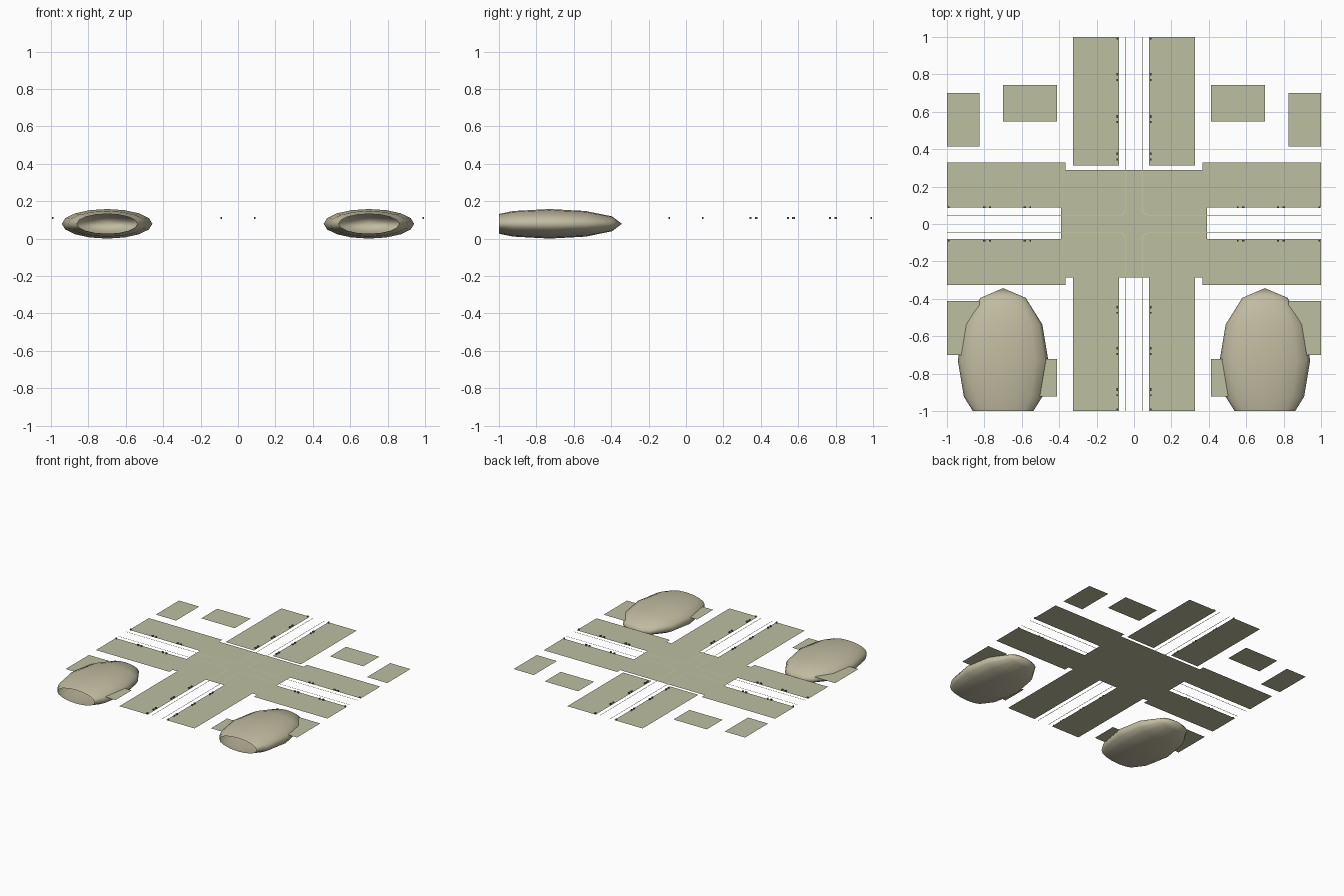
import bpy, bmesh, math
from mathutils import Matrix, Vector

if "Cube" in bpy.data.objects:
    bpy.data.objects.remove(bpy.data.objects["Cube"])

ROAD_Z = 0.106
PLOT_Z = 0.101


def material(name, rgb):
    m = bpy.data.materials.new(name)
    m.diffuse_color = (*rgb, 1)
    m.use_nodes = True
    m.node_tree.nodes["Principled BSDF"].inputs["Base Color"].default_value = m.diffuse_color
    return m


OLIVE = material("olive", (0.51, 0.52, 0.355))
WARM = material("warm_olive", (0.53, 0.50, 0.355))
PALE = material("pale_line", (0.64, 0.62, 0.46))
DARK = material("dark_post", (0.15, 0.15, 0.12))


def finish(name, bm, mat):
    me = bpy.data.meshes.new(name)
    bm.to_mesh(me)
    bm.free()
    me.materials.append(mat)
    ob = bpy.data.objects.new(name, me)
    bpy.context.collection.objects.link(ob)
    return ob


def plate(name, x0, x1, y0, y1, z=ROAD_Z):
    bm = bmesh.new()
    bm.faces.new([bm.verts.new(p) for p in
                  ((x0, y0, z), (x1, y0, z), (x1, y1, z), (x0, y1, z))])
    return finish(name, bm, OLIVE)


# Crossing and the paired carriageways of its four arms
plate("crossing", -0.39, 0.39, -0.285, 0.29)
for side, s in (("left", -1), ("right", 1)):
    a, b = sorted((s * 0.08, s * 0.325))
    plate("north_road_" + side, a, b, 0.312, 1)
    plate("south_road_" + side, a, b, -1, -0.285)
    c, d = sorted((s * 0.365, s))
    plate("upper_side_road_" + side, c, d, 0.087, 0.328)
    plate("lower_side_road_" + side, c, d, -0.325, -0.08)

    # Small plots in the corners
    e, f = sorted((s * 0.825, s))
    g, h = sorted((s * 0.412, s * 0.70))
    plate("north_outer_plot_" + side, e, f, 0.414, 0.70, PLOT_Z)
    plate("south_outer_plot_" + side, e, f, -0.70, -0.412, PLOT_Z)
    plate("north_inner_plot_" + side, g, h, 0.547, 0.743, PLOT_Z)
    plate("south_inner_plot_" + side, g, h, -0.923, -0.723, PLOT_Z)


# Thin lane lines, turning a rounded corner in each quadrant
def lane_line(name, sx, sy, w=0.004, off=0.0445, r=0.035):
    def path(o, rad):
        c = off + r
        pts = [(1, o)]
        for i in range(7):
            t = math.radians(15 * i)
            pts.append((c - rad * math.sin(t), c - rad * math.cos(t)))
        return pts + [(o, 1)]
    bm = bmesh.new()
    rows = [[bm.verts.new((sx * x, sy * y, ROAD_Z + 0.001)) for x, y in p]
            for p in (path(off, r), path(off + w, r - w))]
    for i in range(len(rows[0]) - 1):
        bm.faces.new([rows[0][i], rows[0][i + 1], rows[1][i + 1], rows[1][i]])
    bmesh.ops.recalc_face_normals(bm, faces=bm.faces)
    bm.normal_update()
    if sum(f.normal.z for f in bm.faces) < 0:
        bmesh.ops.reverse_faces(bm, faces=bm.faces)
    return finish(name, bm, PALE)


for sx in (-1, 1):
    for sy in (-1, 1):
        lane_line("lane_line", sx, sy)


# Tiny kerb posts in pairs beside the central strips
bm = bmesh.new()


def post(x, y, lx=0.009, ly=0.009):
    m = Matrix.Translation((x, y, ROAD_Z + 0.005)) @ Matrix.Diagonal((lx, ly, 0.01, 1))
    bmesh.ops.create_cube(bm, size=1, matrix=m)


for s in (-1, 1):
    for y in (0.80, 0.575, 0.375, -0.445, -0.665, -0.885):
        post(s * 0.09, y, ly=0.014)
        post(s * 0.09, y - 0.03)
    for x in (0.555, 0.77):
        for t in (-1, 1):
            post(t * x, s * 0.09)
            post(t * (x + 0.03), s * 0.09, lx=0.014)
    for t in (-1, 1):
        post(t * 0.99, s * 0.09)
        post(s * 0.09, t * 0.99)
finish("kerb_posts", bm, DARK)

# Flattened domes, sliced open at the front edge
for side, s in (("left", -1), ("right", 1)):
    bm = bmesh.new()
    bmesh.ops.create_uvsphere(bm, u_segments=16, v_segments=6, radius=1)
    bmesh.ops.rotate(bm, verts=bm.verts, matrix=Matrix.Rotation(math.pi / 2, 3, 'X'))
    bmesh.ops.scale(bm, verts=bm.verts, vec=Vector((0.242, 0.387, 0.079)))
    bmesh.ops.translate(bm, verts=bm.verts, vec=Vector((s * 0.70, -0.73, 0.079)))
    bmesh.ops.bisect_plane(bm, geom=bm.verts[:] + bm.edges[:] + bm.faces[:],
                           plane_co=(0, -1, 0), plane_no=(0, -1, 0), clear_outer=True)
    for f in bm.faces:
        f.smooth = True
    finish("dome_" + side, bm, WARM)
